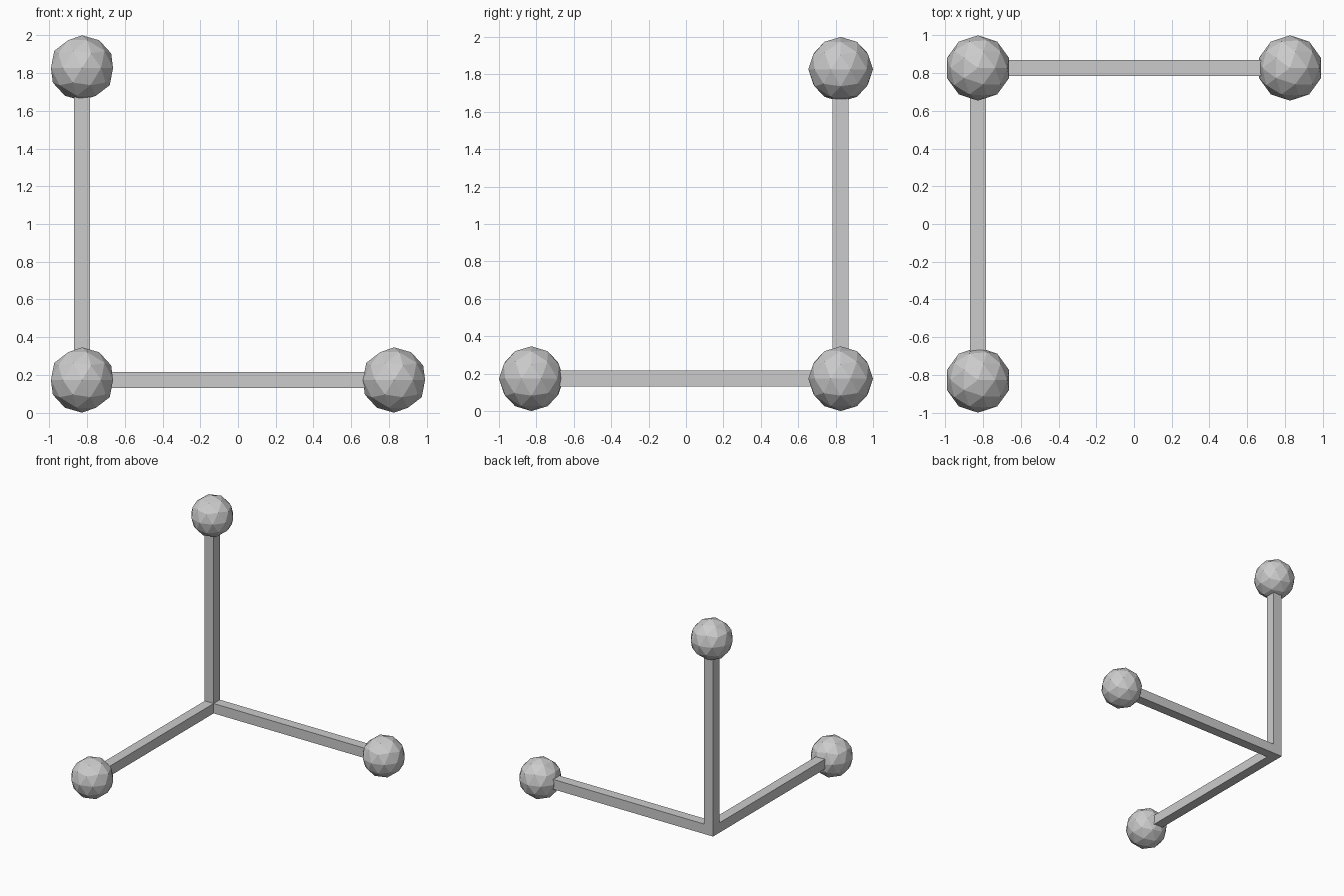
import bpy, bmesh
from mathutils import Vector, Matrix

if "Cube" in bpy.data.objects:
    bpy.data.objects.remove(bpy.data.objects["Cube"])

R = 0.173                                # ball radius
W = 0.086                                # bar thickness
L = 1.654                                # corner to ball centre
CORNER = Vector((-0.827, 0.827, R))
ARMS = {"x": Vector((1, 0, 0)), "y": Vector((0, -1, 0)), "z": Vector((0, 0, 1))}


def make_object(name, bm):
    bm.normal_update()
    mesh = bpy.data.meshes.new(name)
    bm.to_mesh(mesh)
    bm.free()
    obj = bpy.data.objects.new(name, mesh)
    bpy.context.collection.objects.link(obj)
    return obj


# Three-armed frame: a corner cube with three faces pulled out into bars
bm = bmesh.new()
bmesh.ops.create_cube(bm, size=W, matrix=Matrix.Translation(CORNER))
bm.normal_update()
for direction in ARMS.values():
    face = max(bm.faces, key=lambda f: f.normal.dot(direction))
    end = bmesh.ops.extrude_discrete_faces(bm, faces=[face])["faces"][0]
    bmesh.ops.translate(bm, verts=end.verts, vec=direction * (L - W / 2))
    bm.normal_update()
make_object("frame", bm)

# Faceted ball at the end of each arm
for axis, direction in ARMS.items():
    bm = bmesh.new()
    bmesh.ops.create_icosphere(bm, subdivisions=2, radius=R)
    ball = make_object("end_ball_" + axis, bm)
    ball.location = CORNER + direction * L
